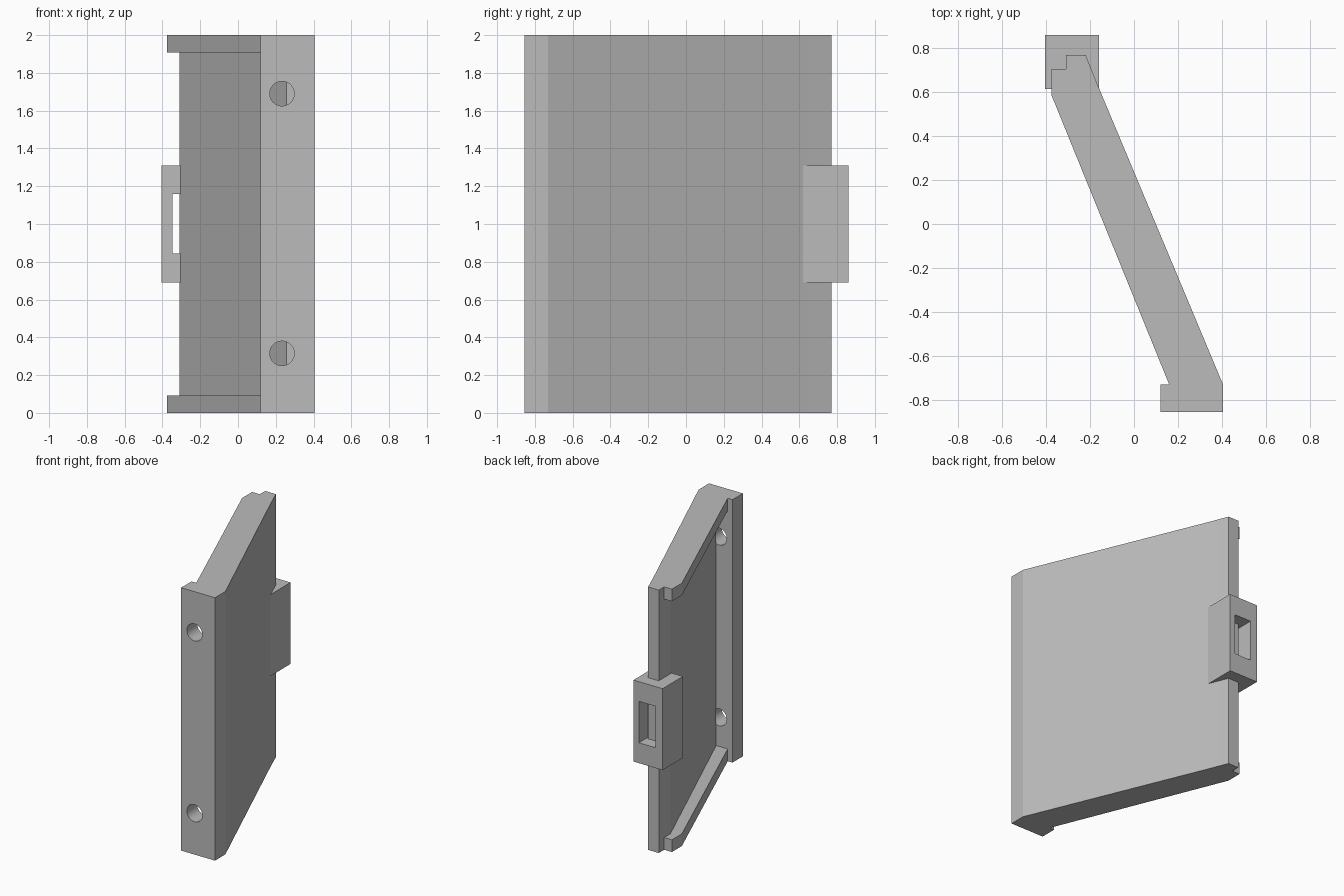
import bpy
import bmesh
import math

if "Cube" in bpy.data.objects:
    bpy.data.objects.remove(bpy.data.objects["Cube"], do_unlink=True)

grey = bpy.data.materials.new("plain grey")
grey.use_nodes = True
colour = (0.5, 0.5, 0.5, 1)
grey.diffuse_color = colour
grey.node_tree.nodes["Principled BSDF"].inputs["Base Color"].default_value = colour


def prism(name, profile, z0, z1):
    """Extrude a plan profile from z0 up to z1."""
    bm = bmesh.new()
    base = bm.faces.new([bm.verts.new((x, y, z0)) for x, y in profile])
    top = bmesh.ops.extrude_face_region(bm, geom=[base])["geom"]
    verts = [v for v in top if isinstance(v, bmesh.types.BMVert)]
    bmesh.ops.translate(bm, verts=verts, vec=(0, 0, z1 - z0))
    bmesh.ops.recalc_face_normals(bm, faces=bm.faces)
    mesh = bpy.data.meshes.new(name)
    bm.to_mesh(mesh)
    bm.free()
    mesh.materials.append(grey)
    obj = bpy.data.objects.new(name, mesh)
    bpy.context.collection.objects.link(obj)
    return obj


def box(name, x0, x1, y0, y1, z0, z1):
    return prism(name, [(x0, y0), (x1, y0), (x1, y1), (x0, y1)], z0, z1)


def cut(target, cutter):
    """Subtract the cutter, then discard it."""
    mod = target.modifiers.new("cut", "BOOLEAN")
    mod.operation = "DIFFERENCE"
    mod.solver = "EXACT"
    mod.object = cutter
    bpy.context.view_layer.objects.active = target
    bpy.ops.object.modifier_apply(modifier=mod.name)
    bpy.data.objects.remove(cutter, do_unlink=True)


# Slanted panel with the mounting flange along its front edge
panel = prism("panel", [
    (0.12, -0.855), (0.405, -0.855), (0.405, -0.73), (-0.16, 0.62),
    (-0.22, 0.77), (-0.31, 0.77), (-0.31, 0.63), (0.257, -0.73),
    (0.12, -0.73)], 0, 2)

# Screw holes in the flange, reaching the recess behind it
for z in (0.315, 1.69):
    r = 0.065
    bpy.ops.mesh.primitive_cylinder_add(
        vertices=32, radius=r, depth=0.4,
        location=(0.233, -0.93, z), rotation=(math.pi / 2, 0, 0))
    cut(panel, bpy.context.object)

# Bottom and top rails closing the recess
rail = [(-0.375, 0.585), (0.16, -0.73), (0.257, -0.73),
        (-0.31, 0.63), (-0.31, 0.705), (-0.375, 0.705)]
prism("bottom_rail", rail, 0, 0.093)
prism("top_rail", rail, 1.907, 2)

# Latch block on the back edge, with a slot through it
latch = box("latch_block", -0.405, -0.16, 0.615, 0.86, 0.69, 1.31)
cut(latch, box("slot_cutter", -0.347, -0.205, 0.5, 1, 0.845, 1.16))

# Keep edges crisp while the hole walls shade smoothly
bpy.ops.object.select_all(action="DESELECT")
panel.select_set(True)
bpy.context.view_layer.objects.active = panel
bpy.ops.object.shade_smooth_by_angle(angle=math.radians(20))
